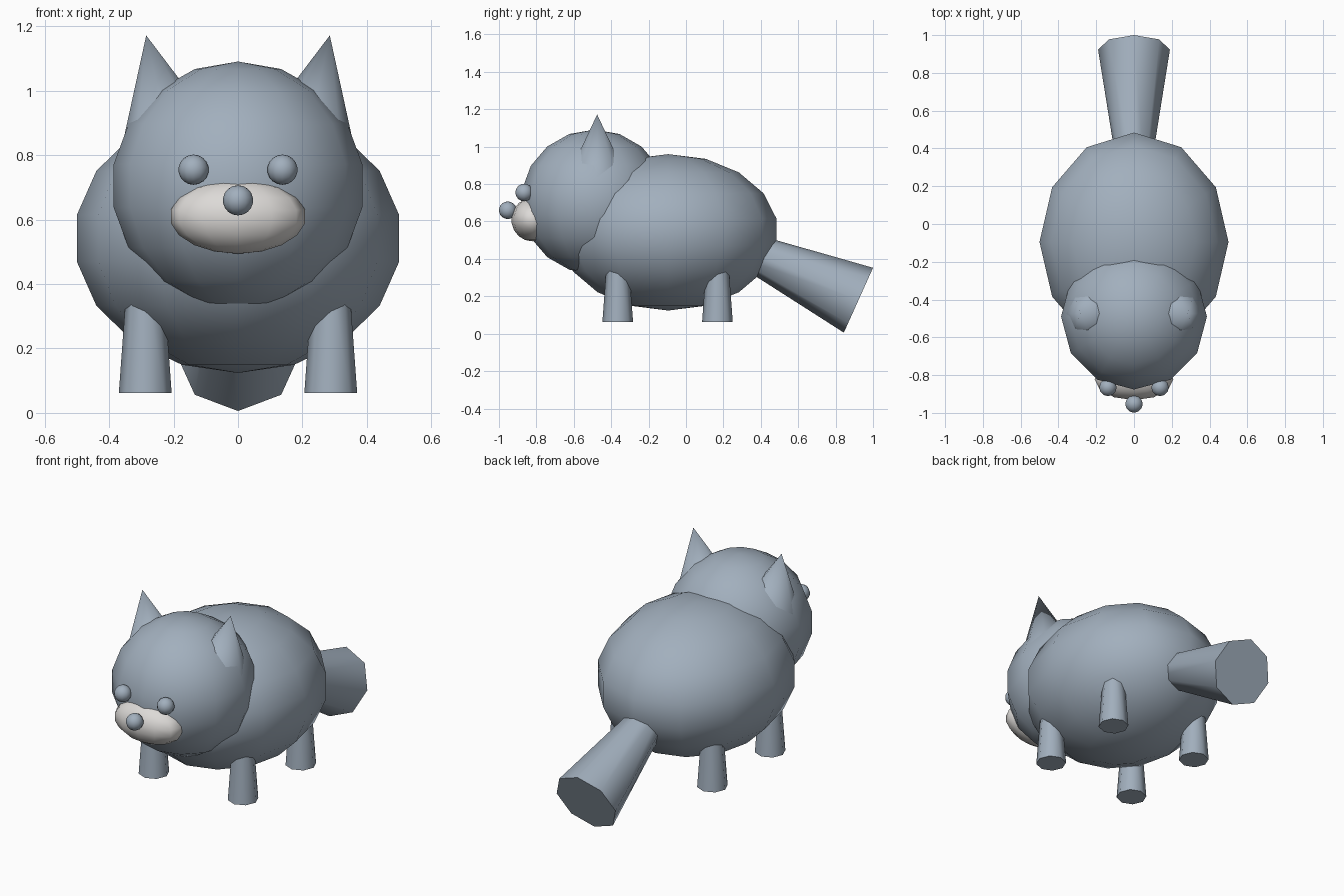
import bpy, math
from mathutils import Vector

if "Cube" in bpy.data.objects:
    bpy.data.objects.remove(bpy.data.objects["Cube"])


def material(name, rgb):
    m = bpy.data.materials.new(name)
    m.diffuse_color = (*rgb, 1)
    m.use_nodes = True
    m.node_tree.nodes["Principled BSDF"].inputs["Base Color"].default_value = m.diffuse_color
    return m


fur = material("blue grey fur", (0.36, 0.43, 0.51))
cream = material("pale muzzle", (0.72, 0.70, 0.68))


def finish(name, mat):
    ob = bpy.context.object
    ob.name = name
    ob.data.materials.append(mat)
    bpy.ops.object.transform_apply(location=False, rotation=False, scale=True)
    bpy.ops.object.shade_smooth_by_angle(angle=math.radians(50))
    return ob


def ball(name, centre, radii, mat=fur):
    bpy.ops.mesh.primitive_uv_sphere_add(segments=12, ring_count=9, radius=1, location=centre)
    bpy.context.object.scale = radii
    return finish(name, mat)


def taper(name, start, end, r_start, r_end, mat=fur):
    """Eight-sided tapered tube from start to end."""
    a, b = Vector(start), Vector(end)
    axis = b - a
    bpy.ops.mesh.primitive_cone_add(vertices=8, radius1=r_start, radius2=r_end,
                                    depth=axis.length, location=(a + b) / 2)
    bpy.context.object.rotation_euler = Vector((0, 0, 1)).rotation_difference(axis).to_euler()
    return finish(name, mat)


# Body and head
ball("body", (0, -0.095, 0.542), (0.508, 0.588, 0.418))
ball("head", (0, -0.49, 0.705), (0.392, 0.392, 0.386))

# Face
ball("muzzle", (0, -0.822, 0.61), (0.212, 0.112, 0.116), cream)
ball("nose", (0, -0.953, 0.66), (0.047, 0.047, 0.047))

# Tail, widening towards its blunt end
taper("tail", (0, 0.236, 0.488), (0, 0.922, 0.179), 0.08, 0.19)

# Mirrored parts
for side, s in (("left", -1), ("right", 1)):
    ball(side + "_eye", (s * 0.138, -0.865, 0.755), (0.047, 0.047, 0.047))
    taper(side + "_ear", (s * 0.214, -0.475, 0.85), (s * 0.285, -0.475, 1.172), 0.152, 0)
    for end, y in (("front", -0.365), ("back", 0.168)):
        taper(f"{side}_{end}_leg", (s * 0.288, y, 0.062), (s * 0.288, y, 0.42), 0.082, 0.056)
